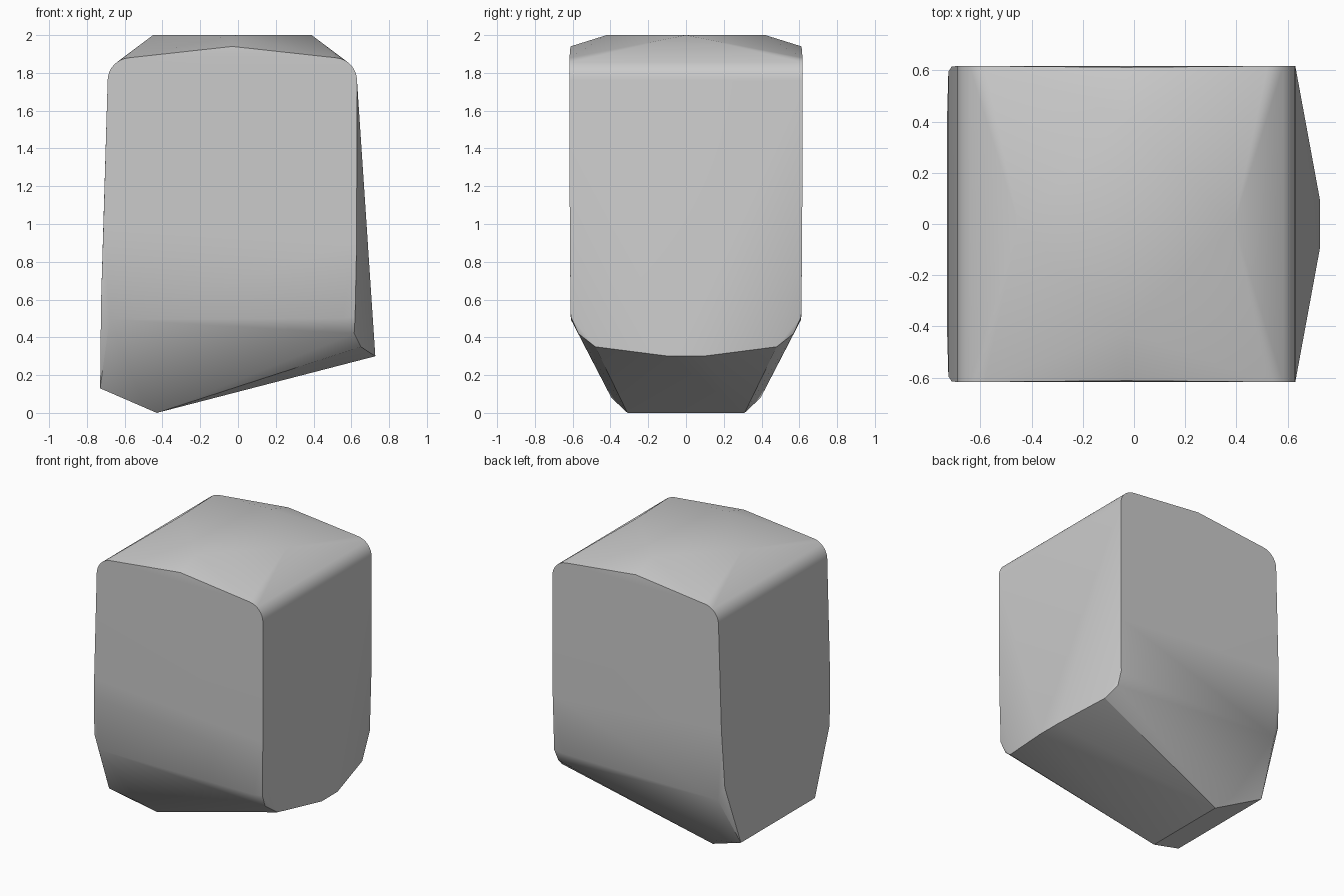
import bpy
import bmesh
import math

cube = bpy.data.objects.get("Cube")
if cube:
    bpy.data.objects.remove(cube, do_unlink=True)

# Plain grey stone
grey = bpy.data.materials.new("stone_grey")
grey.use_nodes = True
colour = (0.6, 0.6, 0.6, 1.0)
grey.diffuse_color = colour
grey.node_tree.nodes["Principled BSDF"].inputs["Base Color"].default_value = colour


def arc(cx, cz, radius, start, end, steps=8):
    """Points of a rounded shoulder in the x-z plane."""
    angles = [math.radians(start + (end - start) * i / steps) for i in range(steps + 1)]
    return [(cx + radius * math.cos(a), cz + radius * math.sin(a)) for a in angles]


# Rounded shoulders and low crown of the front rim
half = [(x, 0.617, z) for x, z in arc(0.51, 1.76, 0.12, 0, 84)]
half += [(x, 0.617, z) for x, z in arc(-0.57, 1.76, 0.12, 96, 178)]
half += [(-0.03, 0.612, 1.94), (-0.03, 0.42, 2.0)]

# Lower rim of the front face
half += [(-0.725, 0.595, 0.59), (-0.68, 0.61, 0.495), (0.55, 0.61, 0.5),
         (0.62, 0.61, 0.51), (0.628, 0.615, 0.9), (-0.712, 0.615, 1.0)]

# Chamfered underside
half += [(-0.73, 0.42, 0.13), (-0.51, 0.395, 0.08), (-0.43, 0.31, 0.0),
         (0.615, 0.57, 0.42), (0.65, 0.48, 0.35), (0.727, 0.09, 0.3)]

# Mirror front to back and add the two ends of the crown
points = [(x, s * y, z) for s in (1, -1) for x, y, z in half]
points += [(-0.45, 0, 2.0), (0.39, 0, 2.0)]

# Wrap the outline points in one faceted skin
bm = bmesh.new()
for p in points:
    bm.verts.new(p)
hull = bmesh.ops.convex_hull(bm, input=bm.verts)
spare = [v for v in bm.verts if not v.link_faces]
bmesh.ops.delete(bm, geom=spare, context="VERTS")
bmesh.ops.recalc_face_normals(bm, faces=bm.faces)

mesh = bpy.data.meshes.new("stone_block")
bm.to_mesh(mesh)
bm.free()
mesh.materials.append(grey)
block = bpy.data.objects.new("stone_block", mesh)
bpy.context.collection.objects.link(block)

# Soft shading with crisp rims
bpy.ops.object.select_all(action="DESELECT")
block.select_set(True)
bpy.context.view_layer.objects.active = block
bpy.ops.object.shade_smooth_by_angle(angle=math.radians(30))
